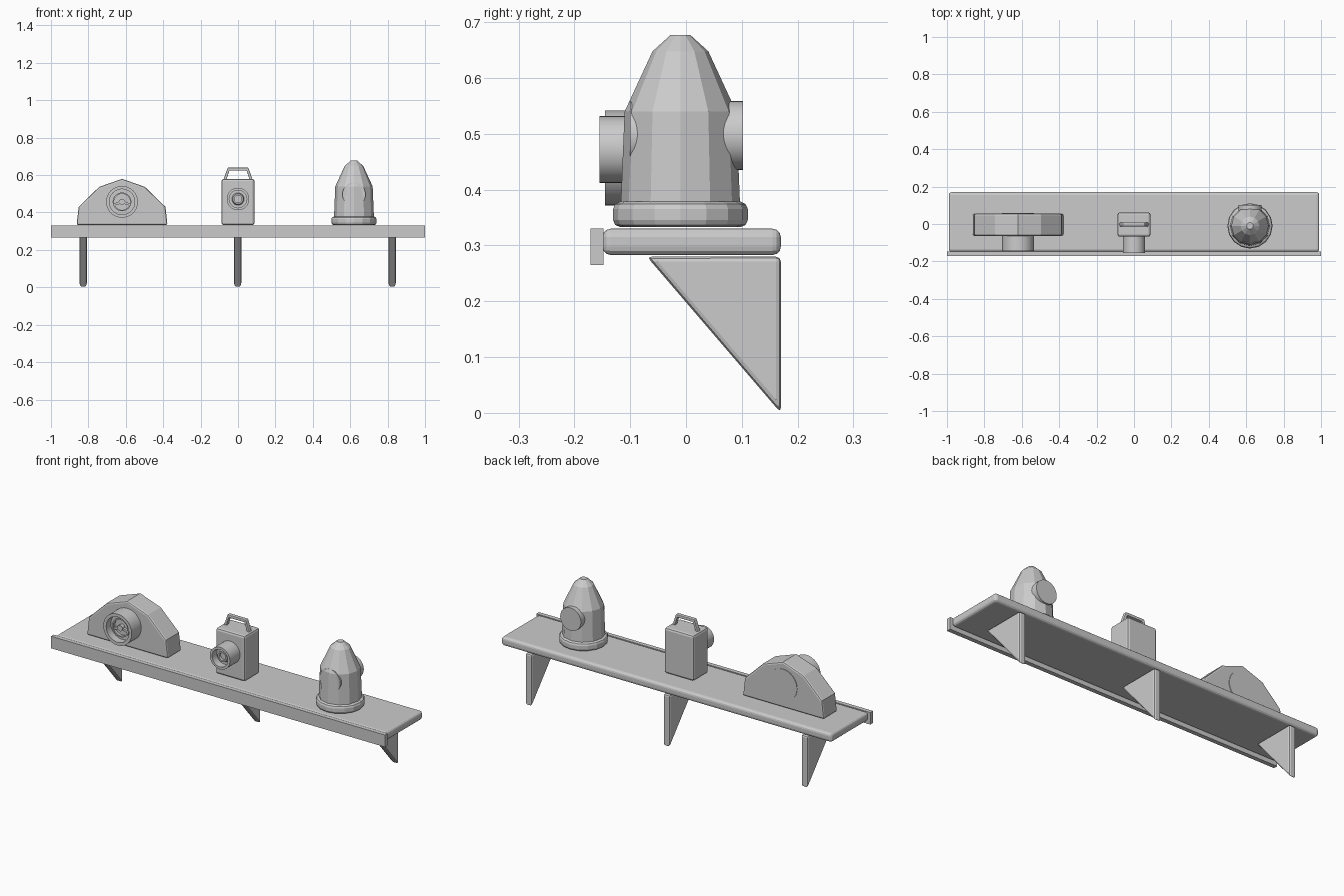
import bpy, bmesh
from math import sin, cos, pi, radians
from mathutils import Matrix, Vector

if "Cube" in bpy.data.objects:
    bpy.data.objects.remove(bpy.data.objects["Cube"])

grey = bpy.data.materials.new("plain_grey")
grey.use_nodes = True
GREY = (0.6, 0.6, 0.6, 1)
grey.diffuse_color = GREY
grey.node_tree.nodes["Principled BSDF"].inputs["Base Color"].default_value = GREY


def finish(name, bm, bevel=0, segments=2, smooth=False):
    bmesh.ops.recalc_face_normals(bm, faces=bm.faces)
    mesh = bpy.data.meshes.new(name)
    bm.to_mesh(mesh)
    bm.free()
    mesh.materials.append(grey)
    obj = bpy.data.objects.new(name, mesh)
    bpy.context.collection.objects.link(obj)
    if bevel:
        mod = obj.modifiers.new("soft_edges", "BEVEL")
        mod.width, mod.segments = bevel, segments
        mod.limit_method = "ANGLE"
        mod.angle_limit = radians(40)
    if smooth:
        bpy.ops.object.select_all(action="DESELECT")
        obj.select_set(True)
        bpy.context.view_layer.objects.active = obj
        bpy.ops.object.shade_smooth_by_angle(angle=radians(25))
    return obj


def box(name, low, high, **kw):
    low, high = Vector(low), Vector(high)
    bm = bmesh.new()
    bmesh.ops.create_cube(bm, size=1)
    bmesh.ops.scale(bm, vec=high - low, verts=bm.verts)
    bmesh.ops.translate(bm, vec=(low + high) / 2, verts=bm.verts)
    return finish(name, bm, **kw)


def prism(name, outline, push, **kw):
    """Extrude a flat outline of 3D points along a vector."""
    bm = bmesh.new()
    face = bm.faces.new([bm.verts.new(p) for p in outline])
    new = bmesh.ops.extrude_face_region(bm, geom=[face])["geom"]
    bmesh.ops.translate(bm, vec=push, verts=[v for v in new if isinstance(v, bmesh.types.BMVert)])
    return finish(name, bm, **kw)


def lathe(name, profile, centre, sides, along_y=False, **kw):
    """Revolve (radius, height) points; along_y turns height towards the front."""
    bm = bmesh.new()
    rings = [[bm.verts.new((r * cos(2 * pi * i / sides), r * sin(2 * pi * i / sides), h))
              for i in range(sides)] for r, h in profile]
    for a, b in zip(rings, rings[1:]):
        for i in range(sides):
            j = (i + 1) % sides
            bm.faces.new((a[i], a[j], b[j], b[i]))
    bm.faces.new(rings[0])
    bm.faces.new(rings[-1])
    if along_y:
        bm.transform(Matrix.Rotation(pi / 2, 4, "X"))
    bmesh.ops.translate(bm, vec=centre, verts=bm.verts)
    return finish(name, bm, **kw)


# Shelf board with its front lip
box("shelf_board", (-0.99, -0.15, 0.283), (0.99, 0.17, 0.33), bevel=0.015, segments=3)
box("shelf_lip", (-1, -0.171, 0.265), (1, -0.148, 0.33))

# Triangular wall brackets
for side, x in (("right", -0.828), ("middle", -0.002), ("left", 0.824)):
    prism("bracket_" + side,
          [(x - 0.02, -0.07, 0.28), (x - 0.02, 0.17, 0.28), (x - 0.02, 0.17, 0)],
          (0.04, 0, 0), bevel=0.009)

# Mantel clock: arched case, dial tube and hands
CX, CZ = -0.62, 0.457
half = [(0.243, 0.333), (0.232, 0.43), (0.122, 0.537)]
arch = half + [(0, 0.58)] + [(-x, z) for x, z in reversed(half)]
prism("clock_case", [(CX + x, -0.063, z) for x, z in arch], (0, 0.118, 0), bevel=0.009)
lathe("clock_dial", [(0.085, -0.058), (0.085, 0.145), (0.068, 0.145), (0.068, 0.105),
                     (0.05, 0.105), (0.05, 0.12), (0.043, 0.12), (0.043, 0.105)],
      (CX, 0, CZ), 32, True, smooth=True)
lathe("clock_hub", [(0.016, 0.1), (0.016, 0.125)], (CX, 0, CZ), 16, True, smooth=True)
for side, s in (("right", -1), ("left", 1)):
    prism("clock_hand_" + side,
          [(CX, -0.1, CZ + 0.008), (CX + s * 0.045, -0.1, CZ - 0.01),
           (CX + s * 0.04, -0.1, CZ - 0.02), (CX, -0.1, CZ - 0.008)], (0, -0.018, 0))

# Lantern: rounded box, lens tube and carrying handle
box("lantern_body", (-0.088, -0.068, 0.333), (0.088, 0.062, 0.58), bevel=0.012)
lathe("lantern_lens", [(0.06, 0.05), (0.06, 0.155), (0.047, 0.155), (0.047, 0.115),
                       (0.033, 0.115), (0.028, 0.135), (0.02, 0.135), (0.02, 0.12)],
      (0, 0, 0.472), 32, True, smooth=True)
grip = [(-0.078, 0.575), (-0.055, 0.64), (0.055, 0.64), (0.078, 0.575),
        (0.062, 0.575), (0.046, 0.624), (-0.046, 0.624), (-0.062, 0.575)]
prism("lantern_handle", [(x, -0.013, z) for x, z in grip], (0, 0.022, 0), bevel=0.004)

# Domed ornament: round foot, faceted dome and a cross tube
OX, OY = 0.62, -0.01
lathe("ornament_foot", [(0.108, 0.333), (0.117, 0.337), (0.121, 0.346), (0.121, 0.365),
                        (0.117, 0.374), (0.107, 0.379)], (OX, OY, 0), 16)
lathe("ornament_dome", [(0.107, 0.37), (0.1, 0.54), (0.05, 0.648), (0.018, 0.677)],
      (OX, OY, 0), 12)
lathe("ornament_tube", [(0.062, -0.102), (0.062, 0.1)], (OX, 0, 0.497), 32, True, smooth=True)
